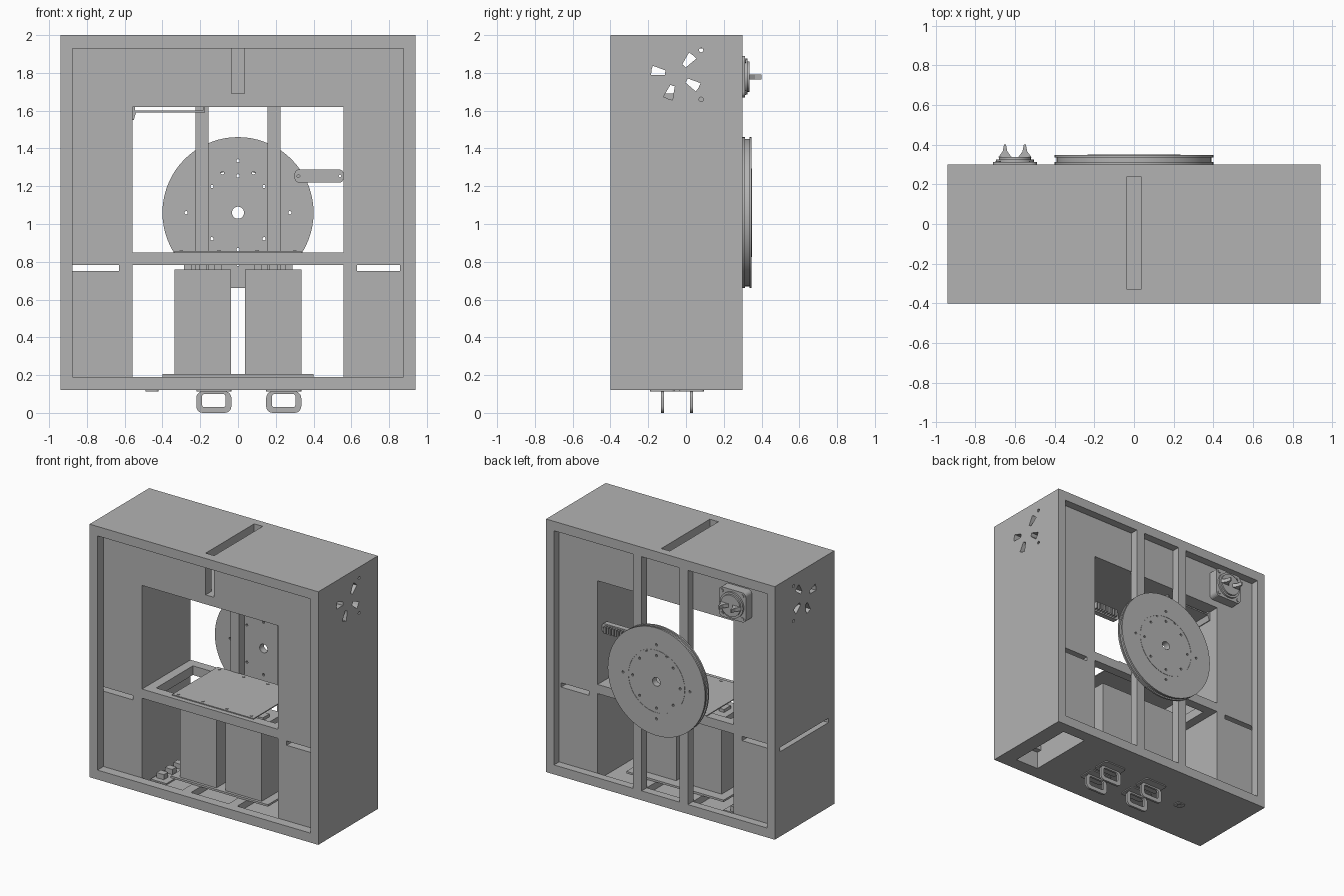
import bpy, bmesh
from math import sin, cos, pi
from mathutils import Matrix

if "Cube" in bpy.data.objects:
    bpy.data.objects.remove(bpy.data.objects["Cube"])

grey = bpy.data.materials.new("plain grey")
grey.use_nodes = True
grey.diffuse_color = (0.45, 0.45, 0.45, 1)
grey.node_tree.nodes["Principled BSDF"].inputs["Base Color"].default_value = (0.45, 0.45, 0.45, 1)


def add(name, mesh):
    mesh.name = name
    mesh.materials.clear()
    mesh.materials.append(grey)
    ob = bpy.data.objects.new(name, mesh)
    bpy.context.collection.objects.link(ob)
    return ob


def flat(name, loops, axis, a, b):
    """Fill nested 2D outlines and extrude them along an axis from a to b."""
    cu = bpy.data.curves.new(name, "CURVE")
    cu.dimensions, cu.fill_mode, cu.extrude = "2D", "BOTH", abs(b - a) / 2
    for pts in loops:
        sp = cu.splines.new("POLY")
        sp.points.add(len(pts) - 1)
        for p, (u, v) in zip(sp.points, pts):
            p.co = (u, v, 0, 1)
        sp.use_cyclic_u = True
    tmp = bpy.data.objects.new(name, cu)
    bpy.context.collection.objects.link(tmp)
    dg = bpy.context.evaluated_depsgraph_get()
    me = bpy.data.meshes.new_from_object(tmp.evaluated_get(dg))
    bpy.data.objects.remove(tmp)
    bm = bmesh.new()
    bm.from_mesh(me)
    bmesh.ops.remove_doubles(bm, verts=bm.verts, dist=0.0001)
    m = (a + b) / 2
    for v in bm.verts:
        x, y, z = v.co
        v.co = {"x": (m + z, x, y), "y": (x, m - z, y), "z": (x, y, m + z)}[axis]
    bmesh.ops.recalc_face_normals(bm, faces=bm.faces)
    bm.to_mesh(me)
    bm.free()
    for p in me.polygons:
        p.use_smooth = False
    return add(name, me)


def box(name, x0, x1, y0, y1, z0, z1):
    bm = bmesh.new()
    bmesh.ops.create_cube(bm, size=1, matrix=Matrix.Translation(
        ((x0 + x1) / 2, (y0 + y1) / 2, (z0 + z1) / 2)) @ Matrix.Diagonal((x1 - x0, y1 - y0, z1 - z0, 1)))
    me = bpy.data.meshes.new(name)
    bm.to_mesh(me)
    bm.free()
    return add(name, me)


def circle(u, v, r, n=16):
    return [(u + r * cos(2 * pi * i / n), v + r * sin(2 * pi * i / n)) for i in range(n)]


def rounded(u0, u1, v0, v1, r, n=5):
    pts = []
    for k, (cu, cv) in enumerate([(u1 - r, v1 - r), (u0 + r, v1 - r), (u0 + r, v0 + r), (u1 - r, v0 + r)]):
        for i in range(n + 1):
            t = (k + i / n) * pi / 2
            pts.append((cu + r * cos(t), cv + r * sin(t)))
    return pts


def cut(ob, *cutters):
    bpy.context.view_layer.objects.active = ob
    for c in cutters:
        mod = ob.modifiers.new("cut", "BOOLEAN")
        mod.operation, mod.solver, mod.object = "DIFFERENCE", "EXACT", c
        bpy.ops.object.modifier_apply(modifier=mod.name)
        bpy.data.objects.remove(c)


def smooth(ob):
    bpy.ops.object.select_all(action="DESELECT")
    ob.select_set(True)
    bpy.context.view_layer.objects.active = ob
    bpy.ops.object.shade_smooth_by_angle()


# Hollow cabinet: rim, recessed faces, central opening, channel round it
IN, MID, OPEN = 0.875, 0.63, 0.558
LOW, TOP = 0.19, 1.93
FRONT, BACK = -0.33, 0.24
cabinet = box("cabinet", -0.94, 0.94, -0.4, 0.3, 0.12, 2)
channel = [(-IN, LOW), (-MID, LOW), (-MID, 1.69), (MID, 1.69), (MID, LOW), (IN, LOW), (IN, TOP), (-IN, TOP)]
cut(cabinet,
    box("c", -IN, IN, -0.5, FRONT, LOW, TOP),
    box("c", -IN, IN, BACK, 0.5, LOW, TOP),
    box("c", -OPEN, OPEN, -0.5, 0.5, LOW, 1.62),
    flat("c", [channel], "y", -0.26, 0.17),
    box("c", -OPEN, OPEN, FRONT, BACK, 0.14, 0.25))
# Slots through the top, faces, one side and the base
cut(cabinet,
    box("c", -0.035, 0.035, FRONT, BACK, 1.69, 2.1),
    box("c", MID, 0.858, -0.35, 0.26, 0.75, 0.782),
    box("c", -IN, -MID, -0.35, 0.26, 0.75, 0.782),
    box("c", -1, -0.8, FRONT, BACK, 0.75, 0.782),
    box("c", MID, 0.82, FRONT + 0.03, BACK - 0.03, 0, 0.25))

# Fan vents on both sides
vents = []
for k in range(9):
    t = 2 * pi * k / 9 + pi / 2
    arc = lambda r, w: [(-0.05 + r * cos(t + s * w), 1.79 + r * sin(t + s * w)) for s in (-1, 0, 1)]
    vents.append(arc(0.062, 0.2) + arc(0.135, 0.19)[::-1])
vents += [circle(-0.05 + su * 0.13, 1.79 + sv * 0.13, 0.012, 8) for su in (-1, 1) for sv in (-1, 1)]
for s in (-1, 1):
    cut(cabinet, flat("c", vents, "x", s * 0.85, s * 1.0))

# Upright rails behind the turntable disc and floor rails
for name, c in (("left", 0.19), ("right", -0.19)):
    box(name + "_rail", c - 0.035, c + 0.035, 0.235, 0.3, LOW, TOP)
    box(name + "_floor_rail", c - 0.035, c + 0.035, FRONT, BACK, 0.14, LOW)

# Shelf frame and plate with screw heads
for name, y in (("front", FRONT), ("back", 0.17)):
    box(name + "_shelf_beam", -OPEN, OPEN, y, y + 0.07, 0.782, 0.85)
for name, s in (("left", 1), ("right", -1)):
    a, b = sorted((s * OPEN, s * 0.49))
    box(name + "_shelf_beam", a, b, -0.26, 0.17, 0.782, 0.85)
box("shelf_plate", -0.335, 0.335, -0.295, BACK, 0.85, 0.857)
for x in (-0.3, -0.1, 0.1, 0.3):
    for y in (-0.27, 0.21):
        flat("shelf_screw", [circle(x, y, 0.01, 8)], "z", 0.857, 0.861)

# Base plate, power units and small electronics
box("base_plate", -0.4, 0.4, -0.22, 0.13, LOW, 0.205)
for name, s in (("left", 1), ("right", -1)):
    a, b = sorted((s * 0.038, s * 0.335))
    box(name + "_power_unit", a, b, -0.2, 0.06, 0.205, 0.76)
    for i in range(3):
        u = a + 0.05 + i * 0.08
        box(name + "_terminal", u, u + 0.04, -0.12, -0.04, 0.76, 0.782)
for i in range(4):
    box("circuit_block", -0.53, -0.47, -0.2 + i * 0.1, -0.15 + i * 0.1, 0.14, 0.188)
box("circuit_board", -0.55, -0.42, -0.24, 0.16, 0.14, 0.15)

# Turntable disc with grooved edge and drilled holes
holes = [circle(0, 1.06, 0.032, 32)]
holes += [circle(0.195 * cos(k * pi / 4), 1.06 + 0.195 * sin(k * pi / 4), 0.009, 10) for k in range(8)]
holes += [circle(0.275 * cos(k * pi / 2), 1.06 + 0.275 * sin(k * pi / 2), 0.009, 10) for k in range(4)]
holes += [circle(s * 0.083, 1.27, 0.009, 10) for s in (-1, 1)]
for name, r, a, b in (("disc_inner_flange", 0.4, 0.3, 0.313), ("disc_core", 0.39, 0.313, 0.335),
                      ("disc_outer_flange", 0.4, 0.335, 0.348)):
    smooth(flat(name, [circle(0, 1.06, r, 72)] + holes, "y", a, b))
flat("disc_ring", [circle(0, 1.06, 0.235, 64), circle(0, 1.06, 0.228, 64)], "y", 0.348, 0.35)

# Power inlet on the back
flat("inlet_flange", [rounded(-0.71, -0.49, 1.67, 1.89, 0.03)], "y", BACK, 0.312)
for r, a, b in ((0.095, 0.312, 0.325), (0.08, 0.325, 0.337)):
    smooth(flat("inlet_collar", [circle(-0.6, 1.78, r, 32)], "y", a, b))
for x in (-0.65, -0.55):
    outline = [(-0.035, 0.335), (0.035, 0.335), (0.012, 0.365), (0.005, 0.4), (-0.005, 0.4), (-0.012, 0.365)]
    flat("inlet_prong", [[(x + u, v) for u, v in outline]], "z", 1.765, 1.792)
for x in (-0.685, -0.515):
    for z in (1.695, 1.865):
        flat("inlet_screw", [circle(x, z, 0.012, 8)], "y", 0.312, 0.318)

# Terminal strip beside the disc
flat("terminal_strip", [rounded(0.3, OPEN, 1.22, 1.288, 0.02),
                        circle(0.32, 1.254, 0.008, 8), circle(0.54, 1.254, 0.008, 8)], "y", 0.15, 0.19)
for i in range(9):
    u = 0.335 + i * 0.022
    box("terminal_tooth", u, u + 0.012, 0.19, 0.22, 1.23, 1.28)

# Hanging tray under the top of the opening
tray = [(-0.56, 1.55), (-0.552, 1.55), (-0.54, 1.59), (-0.175, 1.59), (-0.175, 1.62), (-0.185, 1.62),
        (-0.185, 1.6), (-0.545, 1.6), (-0.545, 1.62), (-0.56, 1.62)]
flat("tray", [tray], "y", -0.2, 0.16)

# Carry loops and mounting plates under the base
for x in (-0.128, 0.242):
    for y in (-0.125, 0.03):
        smooth(flat("loop_handle", [rounded(x - 0.093, x + 0.093, 0, 0.114, 0.035),
                                    rounded(x - 0.063, x + 0.063, 0.03, 0.1, 0.015)], "y", y - 0.008, y + 0.008))
        flat("loop_plate", [rounded(x - 0.093, x + 0.093, y - 0.065, y + 0.065, 0.02)], "z", 0.112, 0.12)
flat("base_socket", [rounded(-0.49, -0.42, -0.08, -0.02, 0.015), circle(-0.455, -0.05, 0.015)], "z", 0.114, 0.12)
